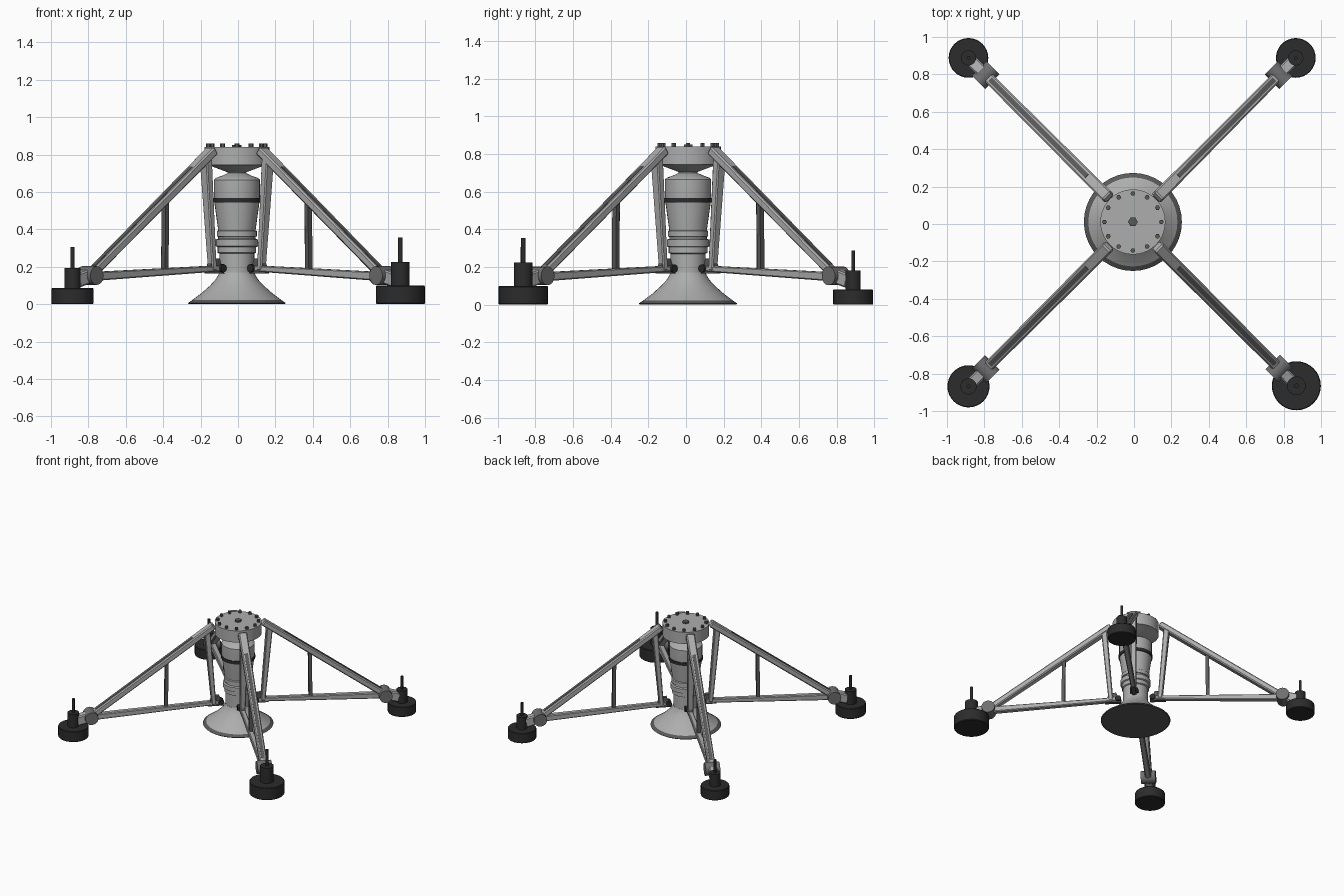
import bpy, bmesh, math
from mathutils import Vector, Matrix

if "Cube" in bpy.data.objects:
    bpy.data.objects.remove(bpy.data.objects["Cube"])

CX, CY = -0.006, 0.011


def material(name, v):
    m = bpy.data.materials.new(name)
    m.diffuse_color = (v, v, v, 1)
    m.use_nodes = True
    m.node_tree.nodes["Principled BSDF"].inputs["Base Color"].default_value = m.diffuse_color
    return m


LIGHT = material("light grey metal", 0.42)
MID = material("mid grey joint", 0.16)
GROOVE = material("dark grey inset", 0.10)
BLACK = material("black rubber", 0.025)


def add(name, bm, mats, smooth=False, bevel=0):
    bmesh.ops.recalc_face_normals(bm, faces=bm.faces[:])
    me = bpy.data.meshes.new(name)
    bm.to_mesh(me)
    bm.free()
    for m in mats:
        me.materials.append(m)
    ob = bpy.data.objects.new(name, me)
    bpy.context.collection.objects.link(ob)
    if bevel:
        b = ob.modifiers.new("bevel", 'BEVEL')
        b.width = bevel
        b.segments = 1
    if smooth:
        bpy.ops.object.select_all(action='DESELECT')
        bpy.context.view_layer.objects.active = ob
        ob.select_set(True)
        bpy.ops.object.shade_smooth_by_angle(angle=math.radians(30))
    return ob


def lathe(name, profile, mats, loc=(CX, CY, 0), seg=32, scale=1, rule=None):
    """Closed solid of revolution from (radius, height) points."""
    bm = bmesh.new()
    rings = []
    for r, z in profile:
        rings.append([bm.verts.new((r * scale * math.cos(math.tau * i / seg) + loc[0],
                                    r * scale * math.sin(math.tau * i / seg) + loc[1],
                                    z * scale + loc[2])) for i in range(seg)])
    for a, b in zip(rings, rings[1:]):
        for i in range(seg):
            j = (i + 1) % seg
            bm.faces.new((a[i], a[j], b[j], b[i]))
    bm.faces.new(rings[0][::-1])
    bm.faces.new(rings[-1])
    if rule:
        for f in bm.faces:
            f.material_index = rule(f.calc_center_median().z)
    return add(name, bm, mats, smooth=True)


def leg_matrix(angle):
    return Matrix.Translation((CX, CY, 0)) @ Matrix.Rotation(angle, 4, 'Z')


def beam(name, M, p, q, size_p, size_q, mat, bevel=0.0):
    """Tapered box from p to q, points (radius, height); sizes (width, depth)."""
    bm = bmesh.new()
    p, q = Vector((p[0], 0, p[1])), Vector((q[0], 0, q[1]))
    side = Vector((0, 1, 0))
    up = (q - p).normalized().cross(side)
    ends = []
    for c, (w, h) in ((p, size_p), (q, size_q)):
        ends.append([bm.verts.new(M @ (c + side * w / 2 * a + up * h / 2 * b))
                     for a, b in ((-1, -1), (1, -1), (1, 1), (-1, 1))])
    a, b = ends
    bm.faces.new(a)
    bm.faces.new(b[::-1])
    for i in range(4):
        j = (i + 1) % 4
        bm.faces.new((a[i], b[i], b[j], a[j]))
    return add(name, bm, [mat], bevel=bevel)


def pin(name, M, r, z, radius, length, mat, seg=16):
    """Cylinder lying across the leg."""
    bm = bmesh.new()
    T = M @ Matrix.Translation((r, 0, z)) @ Matrix.Rotation(math.pi / 2, 4, 'X')
    bmesh.ops.create_cone(bm, cap_ends=True, segments=seg, radius1=radius,
                          radius2=radius, depth=length, matrix=T)
    return add(name, bm, [mat], smooth=True)


# engine bell with dark rim
lathe("engine_bell", [(0.255, 0.0), (0.262, 0.006), (0.238, 0.022), (0.19, 0.058),
                      (0.145, 0.098), (0.115, 0.13), (0.098, 0.158), (0.094, 0.17)],
      [LIGHT, GROOVE], seg=40, rule=lambda z: 1 if z < 0.016 else 0)
# engine body with stepped rings
lathe("engine_body", [(0.093, 0.15), (0.093, 0.27), (0.103, 0.275), (0.103, 0.305),
                      (0.113, 0.31), (0.113, 0.345), (0.1, 0.35), (0.1, 0.36),
                      (0.107, 0.363), (0.107, 0.39), (0.1, 0.395), (0.12, 0.54),
                      (0.123, 0.57), (0.123, 0.665), (0.112, 0.675), (0.075, 0.688),
                      (0.05, 0.7), (0.048, 0.715), (0.06, 0.73)], [LIGHT])
lathe("engine_band", [(0.11, 0.543), (0.127, 0.543), (0.127, 0.568), (0.11, 0.568)], [BLACK])
# top hub and its bolts
lathe("hub", [(0.05, 0.705), (0.13, 0.735), (0.174, 0.745), (0.174, 0.84)], [LIGHT], seg=40)
for i in range(12):
    t = math.tau * i / 12
    lathe("hub_bolt", [(0.013, 0.83), (0.013, 0.858)], [GROOVE], seg=6,
          loc=(CX + 0.152 * math.cos(t), CY + 0.152 * math.sin(t), 0))
lathe("hub_centre_bolt", [(0.026, 0.83), (0.026, 0.852)], [GROOVE], seg=6)

# four legs with feet: name, foot x, foot y, foot scale
legs = [("front_right", 0.868, -0.865, 1.0), ("front_left", -0.885, -0.868, 0.86),
        ("back_left", -0.885, 0.888, 0.81), ("back_right", 0.865, 0.888, 0.81)]
for name, fx, fy, s in legs:
    M = leg_matrix(math.atan2(fy - CY, fx - CX))
    foot_r = math.hypot(fx - CX, fy - CY)
    hinge_r = foot_r - 0.13
    # upper strut and its inset
    a, b = Vector((0.185, 0.822)), Vector((hinge_r, 0.155))
    beam("upper_strut_" + name, M, a, b, (0.066, 0.046), (0.056, 0.046), LIGHT, 0.008)
    n = Vector((-(b - a).y, (b - a).x)).normalized() * 0.0225
    beam("upper_inset_" + name, M, a.lerp(b, 0.16) + n, a.lerp(b, 0.95) + n,
         (0.026, 0.006), (0.026, 0.006), GROOVE)
    # inner upright and its inset
    beam("inner_upright_" + name, M, (0.235, 0.775), (0.185, 0.18),
         (0.058, 0.045), (0.042, 0.034), LIGHT, 0.006)
    # lower strut
    beam("lower_strut_" + name, M, (0.13, 0.192), (hinge_r, 0.147),
         (0.036, 0.032), (0.044, 0.048), LIGHT, 0.006)
    # slim brace
    beam("brace_" + name, M, (0.54, 0.56), (0.545, 0.17), (0.03, 0.026), (0.03, 0.026), GROOVE)
    # inner bracket and pin
    beam("inner_bracket_" + name, M, (0.17, 0.245), (0.17, 0.165),
         (0.03, 0.05), (0.03, 0.12), GROOVE)
    pin("inner_pin_" + name, M, 0.13, 0.192, 0.022, 0.06, BLACK, 12)
    # outer hinge, link and foot
    pin("hinge_" + name, M, hinge_r, 0.153, 0.05, 0.11, MID)
    beam("foot_link_" + name, M, (hinge_r, 0.155), (foot_r - 0.02, 0.125),
         (0.062, 0.075), (0.062, 0.075), LIGHT, 0.008)
    lathe("foot_" + name, [(0.127, 0), (0.131, 0.005), (0.131, 0.095), (0.127, 0.1),
                           (0.05, 0.1), (0.05, 0.225), (0.012, 0.225), (0.012, 0.355)],
          [BLACK], loc=(fx, fy, 0), scale=s)
